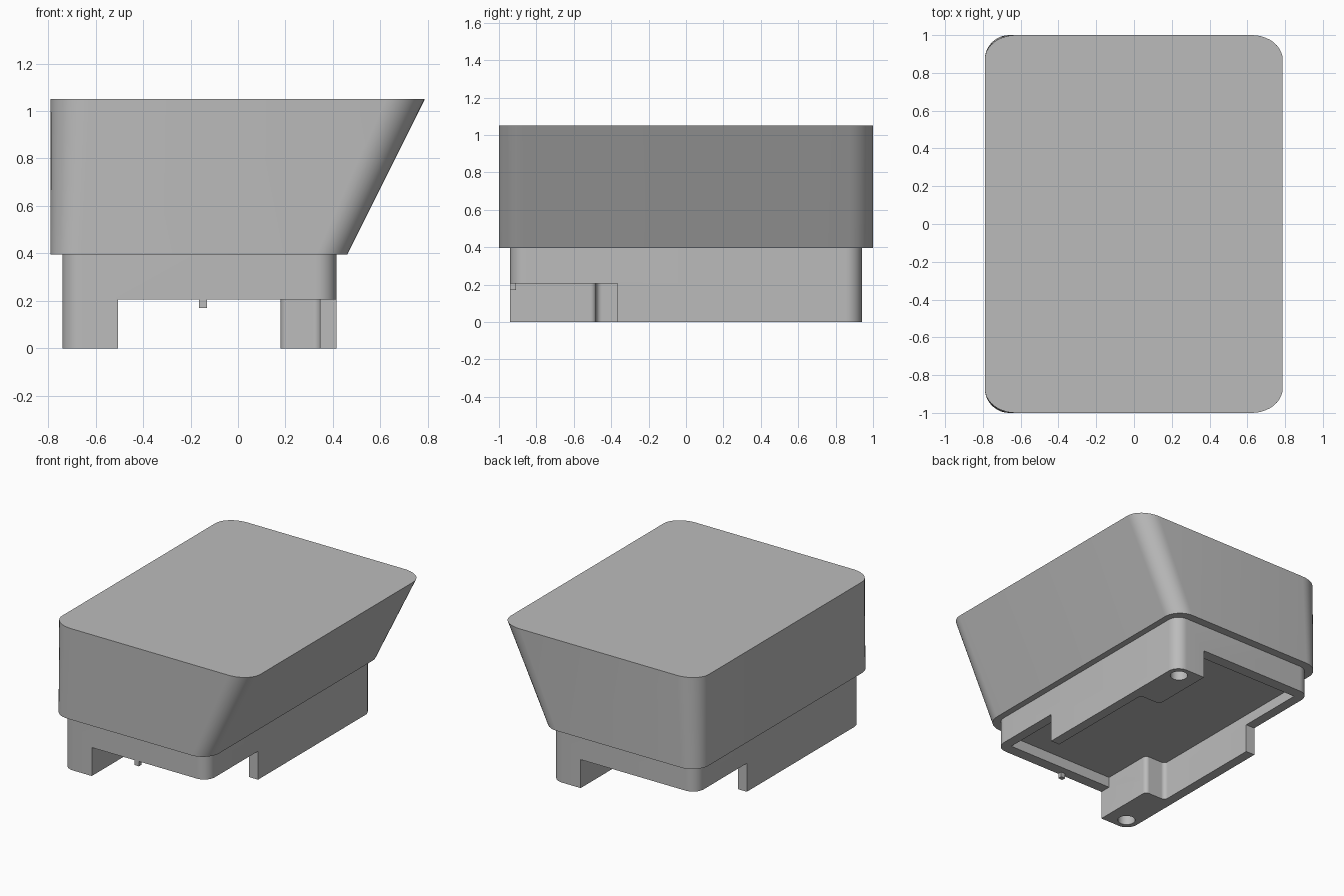
import bpy, bmesh
from math import pi
from mathutils import Vector

if "Cube" in bpy.data.objects:
    bpy.data.objects.remove(bpy.data.objects["Cube"])

grey = bpy.data.materials.new("plain grey")
grey.use_nodes = True
grey.diffuse_color = (0.5, 0.5, 0.5, 1)
grey.node_tree.nodes["Principled BSDF"].inputs["Base Color"].default_value = grey.diffuse_color

MID_X = -0.1625          # centre of the base, which has half-turn symmetry


def turned(points):
    """Add the half-turn copy of a list of (x, y, radius) corners."""
    return points + [(2 * MID_X - x, -y, r) for x, y, r in points]


def box(x0, x1, y, r):
    return [(x0, -y, r), (x1, -y, r), (x1, y, r), (x0, y, r)]


def rounded(corners, steps=10):
    """Round each right-angled corner with an arc of its own radius."""
    from math import sin, cos
    out = []
    for i, (x, y, r) in enumerate(corners):
        p = Vector((x, y))
        if r == 0:
            out.append(p)
            continue
        a = (Vector(corners[i - 1][:2]) - p).normalized() * r
        b = (Vector(corners[(i + 1) % len(corners)][:2]) - p).normalized() * r
        for k in range(steps + 1):
            t = k / steps * pi / 2
            out.append(p + a * (1 - sin(t)) + b * (1 - cos(t)))
    return out


def loft(name, lower, upper, z0, z1):
    bm = bmesh.new()
    low = [bm.verts.new((p.x, p.y, z0)) for p in lower]
    top = [bm.verts.new((p.x, p.y, z1)) for p in upper]
    bm.faces.new(low)
    bm.faces.new(top)
    for i in range(len(low)):
        j = (i + 1) % len(low)
        bm.faces.new((low[i], low[j], top[j], top[i]))
    bmesh.ops.recalc_face_normals(bm, faces=bm.faces)
    mesh = bpy.data.meshes.new(name)
    bm.to_mesh(mesh)
    bm.free()
    mesh.materials.append(grey)
    obj = bpy.data.objects.new(name, mesh)
    bpy.context.collection.objects.link(obj)
    return obj


def prism(name, corners, z0, z1):
    outline = rounded(corners)
    return loft(name, outline, outline, z0, z1)


def activate(obj):
    bpy.ops.object.select_all(action='DESELECT')
    obj.select_set(True)
    bpy.context.view_layer.objects.active = obj


def cut(target, cutter):
    cutter.hide_render = True
    mod = target.modifiers.new("cut", 'BOOLEAN')
    mod.operation = 'DIFFERENCE'
    mod.solver = 'EXACT'
    mod.object = cutter
    activate(target)
    bpy.ops.object.modifier_apply(modifier=mod.name)
    bpy.data.objects.remove(cutter)


# Upper housing: the right side leans outward, stretching the outline in x
LEFT, FOOT, LIP = -0.79, 0.46, 0.787
foot = rounded(box(LEFT, FOOT, 1.0, 0.13))
stretch = (LIP - LEFT) / (FOOT - LEFT)
lip = [Vector((LEFT + (p.x - LEFT) * stretch, p.y)) for p in foot]
housing = loft("upper_housing", foot, lip, 0.395, 1.05)

# Base block
base = prism("base", box(-0.74, 0.415, 0.94, 0.085), 0, 0.395)

# Lower opening leaves two side walls, each with a corner boss
cut(base, prism("opening_cutter", turned([
    (0.6, -1.1, 0), (0.6, -0.365, 0), (0.345, -0.365, 0),
    (0.345, 0.48, 0.03), (0.18, 0.48, 0.03), (0.18, 1.1, 0)]), -0.1, 0.205))

# Shallow recess inside the rim
cut(base, prism("recess_cutter", turned([
    (0.345, -0.86, 0), (0.345, 0.48, 0.03),
    (0.18, 0.48, 0.03), (0.18, 0.86, 0)]), 0.1, 0.28))

# Screw holes in the bosses
for side in (1, -1):
    x, y, r = MID_X + side * 0.485, side * 0.85, 0.058
    cut(base, prism("hole_cutter", [(x - r, y - r, r), (x + r, y - r, r),
                                    (x + r, y + r, r), (x - r, y + r, r)], -0.1, 0.2))

# Small locating peg under the front rim
peg = prism("front_peg", [(-0.165, -0.94, 0), (-0.13, -0.94, 0),
                          (-0.13, -0.91, 0), (-0.165, -0.91, 0)], 0.17, 0.21)

for part in (housing, base):
    activate(part)
    bpy.ops.object.shade_smooth_by_angle(angle=pi / 6)
